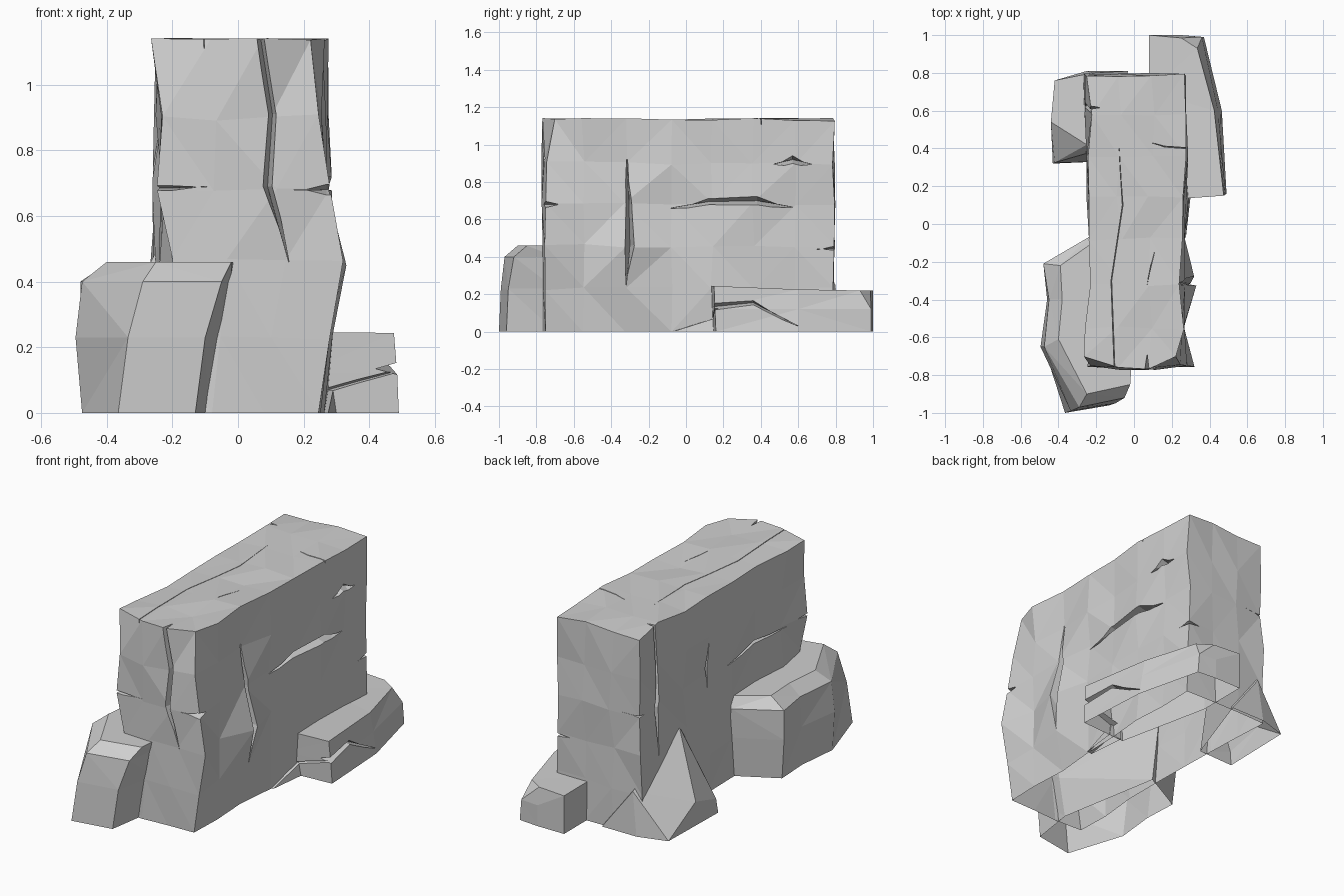
import bpy, bmesh, random
from mathutils import Vector

random.seed(4)
if "Cube" in bpy.data.objects:
    bpy.data.objects.remove(bpy.data.objects["Cube"])

stone = bpy.data.materials.new("grey stone")
stone.use_nodes = True
GREY = (0.63, 0.63, 0.63, 1)
stone.diffuse_color = GREY
shader = stone.node_tree.nodes["Principled BSDF"]
shader.inputs["Base Color"].default_value = GREY
shader.inputs["Roughness"].default_value = 0.9
X, Y, Z = 0, 1, 2


def to_object(bm, name):
    bmesh.ops.recalc_face_normals(bm, faces=bm.faces[:])
    mesh = bpy.data.meshes.new(name)
    bm.to_mesh(mesh)
    bm.free()
    mesh.materials.append(stone)
    obj = bpy.data.objects.new(name, mesh)
    bpy.context.scene.collection.objects.link(obj)
    return obj


def lerp_table(table, z):
    """Interpolate rows of (height, values) at height z."""
    for (z0, a), (z1, b) in zip(table, table[1:]):
        if z <= z1:
            t = (z - z0) / (z1 - z0)
            return [p + (q - p) * t for p, q in zip(a, b)]
    return table[-1][1]


def loft(name, rings):
    """Skin a stack of rings of 3D points, closed at both ends."""
    bm = bmesh.new()
    loops = [[bm.verts.new(p) for p in ring] for ring in rings]
    n = len(loops[0])
    for low, high in zip(loops, loops[1:]):
        for i in range(n):
            j = (i + 1) % n
            bm.faces.new((low[i], low[j], high[j], high[i]))
    bm.faces.new(loops[0])
    bm.faces.new(loops[-1])
    bmesh.ops.triangulate(bm, faces=bm.faces[:])
    return to_object(bm, name)


def hull(name, points):
    bm = bmesh.new()
    for p in points:
        bm.verts.new(p)
    bmesh.ops.convex_hull(bm, input=bm.verts[:])
    return to_object(bm, name)


def volume(mesh):
    bm = bmesh.new()
    bm.from_mesh(mesh)
    size = abs(bm.calc_volume())
    bm.free()
    return size


def crack(obj, axis, surface, path, across, width, depth=0.07, start=0.05, end=0.05, out=0):
    """Cut a tapering wedge that follows a path over a wall facing +/- axis."""
    out = out or (1 if surface > 0 else -1)
    u, v = [a for a in range(3) if a != axis]
    rings = []
    for i, (pu, pv) in enumerate(path):
        base, side = Vector(), Vector()
        base[u], base[v], base[axis] = pu, pv, surface + out * 0.06
        side[across] = width * (start if i == 0 else end if i == len(path) - 1 else 1)
        inner = base.copy()
        inner[axis] = surface - out * depth
        rings.append([base - side, base + side, inner])
    cutter = loft("crack_cutter", rings)
    cutter.hide_render = True
    mod = obj.modifiers.new("crack", 'BOOLEAN')
    mod.operation, mod.solver, mod.object = 'DIFFERENCE', 'EXACT', cutter
    bpy.context.view_layer.update()
    graph = bpy.context.evaluated_depsgraph_get()
    mesh = bpy.data.meshes.new_from_object(obj.evaluated_get(graph))
    obj.modifiers.clear()
    # Keep the cut only when it is a sliver, as a crack must be
    if volume(mesh) > 0.95 * volume(obj.data):
        obj.data = mesh
    bpy.data.objects.remove(cutter)


def open_base(obj):
    """Remove the faces lying on the ground."""
    bm = bmesh.new()
    bm.from_mesh(obj.data)
    flat = [f for f in bm.faces if all(v.co.z < 0.001 for v in f.verts)]
    bmesh.ops.delete(bm, geom=flat, context='FACES')
    bm.to_mesh(obj.data)
    bm.free()


# Main wall: a faceted box whose side walls follow these outlines
ys = [-.765, -.55, -.32, -.08, .14, .36, .58, .79]
zs = [0, .23, .46, .68, .9, 1.133]
right = [(0, [.235, .24, .25, .27, .28, .28, .27, .27]),
         (.46, [.31, .27, .32, .27, .28, .28, .27, .26]),
         (.68, [.28, .26, .26, .26, .27, .28, .27, .27]),
         (1.133, [.23, .26, .23, .26, .25, .28, .27, .275])]
left = [(0, [-.25, -.26, -.24, -.24, -.25, -.26, -.27, -.27]),
        (.46, [-.19, -.24, -.23, -.23, -.24, -.25, -.25, -.26]),
        (.68, [-.24, -.23, -.22, -.23, -.24, -.24, -.25, -.25]),
        (.9, [-.22, -.24, -.22, -.23, -.25, -.24, -.24, -.25]),
        (1.133, [-.255, -.26, -.22, -.23, -.25, -.24, -.23, -.26])]
counts = (3, 7, 5)


def shake(r=0.012):
    return random.uniform(-r, r)


def wall_point(i, j, k):
    z = zs[k]
    a, b = lerp_table(left, z)[j], lerp_table(right, z)[j]
    x, y = a + (b - a) * i / counts[X], ys[j]
    # Front corners are worn back, most of all at the top
    if i in (0, counts[X]) and j == 0:
        y += 0.055 if k == counts[Z] else 0.012
    return (x + shake(), y + shake(0.009), z + (shake(0.01) if k else 0))


bm = bmesh.new()
grid = {}
for axis in range(3):
    u, v = [a for a in range(3) if a != axis]
    for level in (0, counts[axis]):
        for p in range(counts[u]):
            for q in range(counts[v]):
                quad = []
                for du, dv in ((0, 0), (1, 0), (1, 1), (0, 1)):
                    key = [level] * 3
                    key[u], key[v] = p + du, q + dv
                    key = tuple(key)
                    if key not in grid:
                        grid[key] = bm.verts.new(wall_point(*key))
                    quad.append(grid[key])
                bm.faces.new(quad)
bmesh.ops.triangulate(bm, faces=bm.faces[:], quad_method='SHORT_EDGE')
wall = to_object(bm, "rock_wall")

# Cracks on the front
crack(wall, Y, -.76, [(.06, 1.2), (.105, .91), (.09, .69), (.155, .46)], X, .022, start=.8)
crack(wall, Y, -.75, [(-.34, .685), (-.2, .685), (-.08, .69)], Z, .012, start=1)
crack(wall, Y, -.75, [(.36, .68), (.27, .68), (.17, .68)], Z, .03, start=1)
# Cracks on the +x side
crack(wall, X, .27, [(-.32, .25), (-.3, .46), (-.305, .68), (-.315, .92)], Y, .026, depth=.09, end=.3)
crack(wall, X, .27, [(-.08, .66), (.12, .695), (.38, .7), (.57, .665)], Z, .034)
crack(wall, X, .27, [(.47, .895), (.57, .92), (.67, .895)], Z, .036)
crack(wall, X, .26, [(.7, .44), (.78, .445), (.9, .445)], Z, .015, end=1)
# Cracks on the -x side
crack(wall, X, -.25, [(.62, .4), (.64, .68), (.6, .9), (.62, 1.2)], Y, .025, end=.8)
crack(wall, X, -.24, [(.14, .6), (.15, .72), (.13, .86)], Y, .018)
crack(wall, X, -.23, [(-.04, .66), (-.3, .69), (-.6, .67)], Z, .022)
# Crack at the back
crack(wall, Y, .8, [(-.36, .68), (-.26, .68), (-.14, .685)], Z, .018, start=1)
# Thin splits on the top
crack(wall, Z, 1.13, [(-.1, -.85), (-.12, -.3), (-.06, .1), (-.08, .43)], X, .005, .03, start=1)
crack(wall, Z, 1.13, [(.07, -.32), (.09, -.22), (.11, -.14)], X, .005, .03)
crack(wall, Z, 1.13, [(.09, .43), (.16, .41), (.3, .4)], Y, .006, .03, end=1)

# Tall boulder leaning on the front corner
block_rings = [
    (0, [(-.2, -.08), (-.46, -.22), (-.45, -.42), (-.475, -.66), (-.365, -1), (-.13, -.96), (-.09, -.7)]),
    (.23, [(-.22, -.07), (-.48, -.21), (-.46, -.4), (-.495, -.65), (-.335, -.99), (-.1, -.95), (-.05, -.7)]),
    (.4, [(-.24, -.07), (-.48, -.21), (-.45, -.4), (-.475, -.65), (-.29, -.97), (-.05, -.92), (-.02, -.7)]),
    (.46, [(-.22, -.1), (-.39, -.22), (-.38, -.4), (-.4, -.61), (-.25, -.9), (-.02, -.85), (-.01, -.7)])]
boulder = loft("front_boulder", [[(x, y, z) for x, y in ring] for z, ring in block_rings])

# Low ledge along the +x side and past the back, with a chipped back corner
base = [(.2, .14), (.49, .16), (.465, .6), (.37, .99), (.25, 1), (.08, 1), (.08, .7)]
middle = [(.2, .135), (.485, .155), (.445, .6), (.36, .99), (.25, 1), (.08, 1), (.08, .7)]
top = [(.2, .13), (.475, .15), (.425, .6), (.335, .93), (.25, .985), (.08, 1), (.08, .7)]
ledge = loft("low_ledge", [[(x, y, 0) for x, y in base],
                           [(x, y, .12) for x, y in middle],
                           [(x, y, .25 - .04 * min(y, .75)) for x, y in top]])
crack(ledge, X, .46, [(.05, .13), (.16, .135), (.36, .155), (.6, .03)], Z, .028, depth=.04, start=1)
crack(ledge, Y, .14, [(.24, .06), (.36, .095), (.55, .145)], Z, .018, depth=.04, start=1, end=1, out=-1)

# Small toe where the ledge meets the wall
toe = hull("ledge_toe", [(.24, -.08, 0), (.275, -.07, 0), (.3, .15, 0), (.29, .15, .07),
                         (.22, .15, .07), (.22, .15, 0)])

# Pointed outcrop at the back of the -x side
outcrop = hull("back_outcrop", [
    (-.42, .76, 0), (-.43, .32, 0), (-.44, .54, .15), (-.42, .325, .08), (-.25, .42, .49),
    (-.23, .38, .46), (-.03, .81, 0), (-.25, .81, 0), (-.22, .8, .25), (-.2, .33, 0)])

for rock in (wall, boulder, ledge, toe, outcrop):
    open_base(rock)
